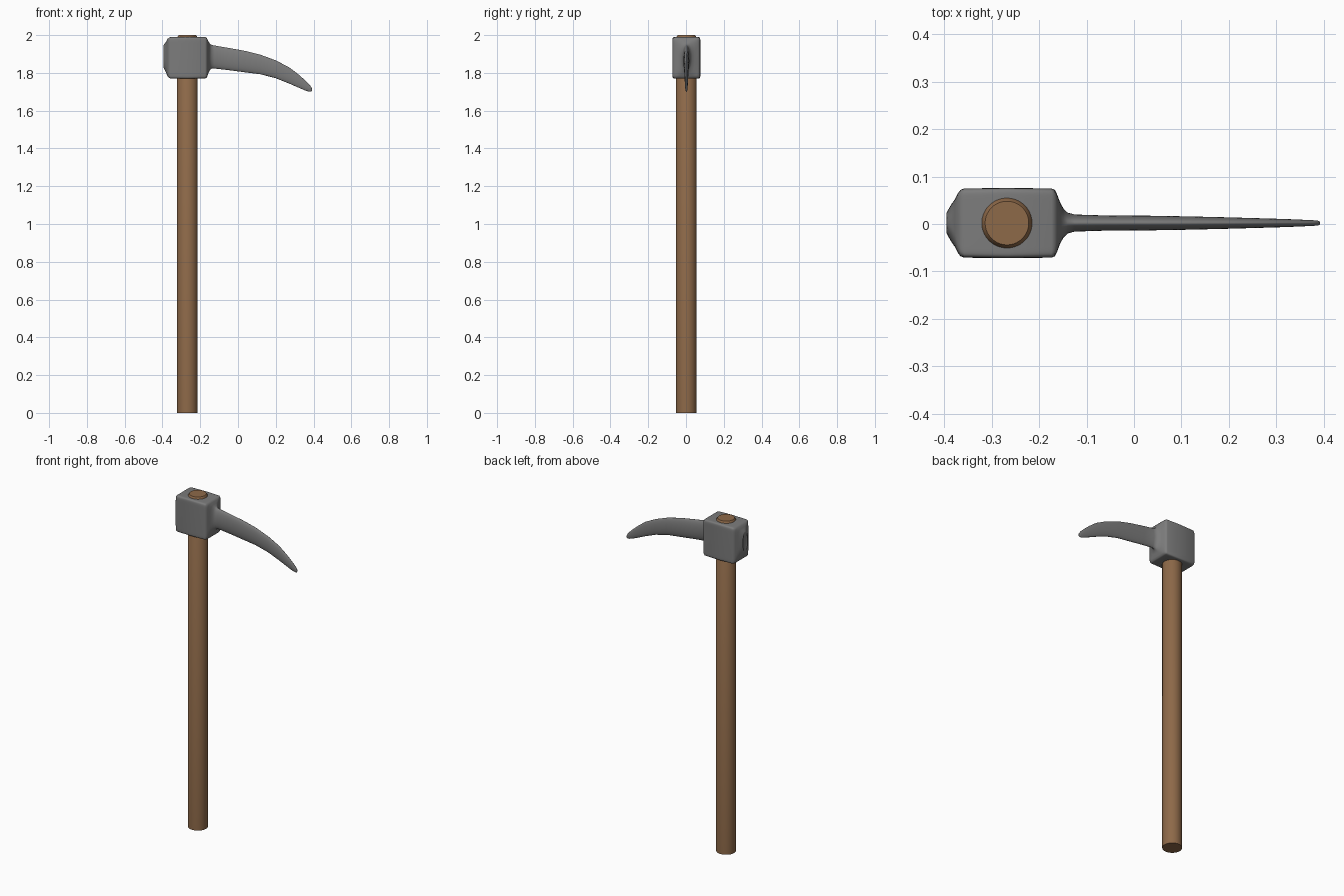
import bpy, bmesh, math

CY = 0.002  # shared y centre


def material(name, rgb):
    m = bpy.data.materials.new(name)
    m.diffuse_color = (*rgb, 1)
    return m


def spow(v, p):
    return math.copysign(abs(v) ** p, v)


def loft(name, sections, axis, mat, n=48, angle=35):
    """Skin superellipse rings: (position, centre u, half u, half v, exponent)."""
    bm = bmesh.new()
    rings = []
    for pos, c, hu, hv, e in sections:
        ring = []
        for i in range(n):
            a = 2 * math.pi * (i + 0.5) / n
            u, v = c + hu * spow(math.sin(a), 2 / e), CY + hv * spow(math.cos(a), 2 / e)
            ring.append(bm.verts.new((pos, v, u) if axis == 'x' else (u, v, pos)))
        rings.append(ring)
    for a, b in zip(rings, rings[1:]):
        for i in range(n):
            j = (i + 1) % n
            bm.faces.new((a[i], a[j], b[j], b[i]))
    bm.faces.new(rings[0])
    bm.faces.new(rings[-1])
    bmesh.ops.recalc_face_normals(bm, faces=bm.faces)
    me = bpy.data.meshes.new(name)
    bm.to_mesh(me)
    bm.free()
    me.materials.append(mat)
    ob = bpy.data.objects.new(name, me)
    bpy.context.collection.objects.link(ob)
    bpy.ops.object.select_all(action='DESELECT')
    ob.select_set(True)
    bpy.context.view_layer.objects.active = ob
    bpy.ops.object.shade_smooth_by_angle(angle=math.radians(angle))
    return ob


wood = material("brown wood", (0.27, 0.142, 0.066))
steel = material("grey steel", (0.2, 0.2, 0.2))

# Round shaft with a chamfered top poking through the head
HX = -0.268
loft("handle", [(0, HX, 0.054, 0.054, 2), (1.988, HX, 0.054, 0.054, 2),
                (2.0, HX, 0.046, 0.046, 2)], 'z', wood)

# Head: oval poll boss, rounded block, flared neck, curved blade
head = [
    (-0.391, 1.886, 0.046, 0.016, 2.2),
    (-0.395, 1.886, 0.056, 0.022, 2.2),
    (-0.392, 1.886, 0.064, 0.028, 2.4),
    (-0.385, 1.884, 0.074, 0.040, 3),
    (-0.378, 1.882, 0.088, 0.050, 5),
    (-0.372, 1.881, 0.100, 0.062, 9),
    (-0.366, 1.880, 0.106, 0.070, 14),
    (-0.358, 1.880, 0.109, 0.073, 16),
    (-0.268, 1.880, 0.110, 0.074, 18),
    (-0.174, 1.880, 0.109, 0.073, 16),
    (-0.167, 1.880, 0.106, 0.070, 14),
    (-0.162, 1.881, 0.098, 0.060, 8),
    (-0.156, 1.883, 0.083, 0.044, 4),
    (-0.149, 1.885, 0.070, 0.031, 2.6),
    (-0.140, 1.885, 0.063, 0.022, 2),
    (-0.125, 1.884, 0.061, 0.018, 2),
    (-0.060, 1.875, 0.059, 0.016, 2),
    (0.030, 1.861, 0.057, 0.0155, 2),
    (0.117, 1.845, 0.052, 0.014, 2),
    (0.200, 1.819, 0.047, 0.012, 2),
    (0.270, 1.787, 0.043, 0.010, 2),
    (0.320, 1.757, 0.035, 0.0085, 2),
    (0.355, 1.734, 0.027, 0.007, 2),
    (0.378, 1.719, 0.019, 0.006, 2),
    (0.388, 1.713, 0.012, 0.005, 2),
    (0.392, 1.711, 0.005, 0.003, 2),
]
loft("pick_head", head, 'x', steel, n=64, angle=50)
